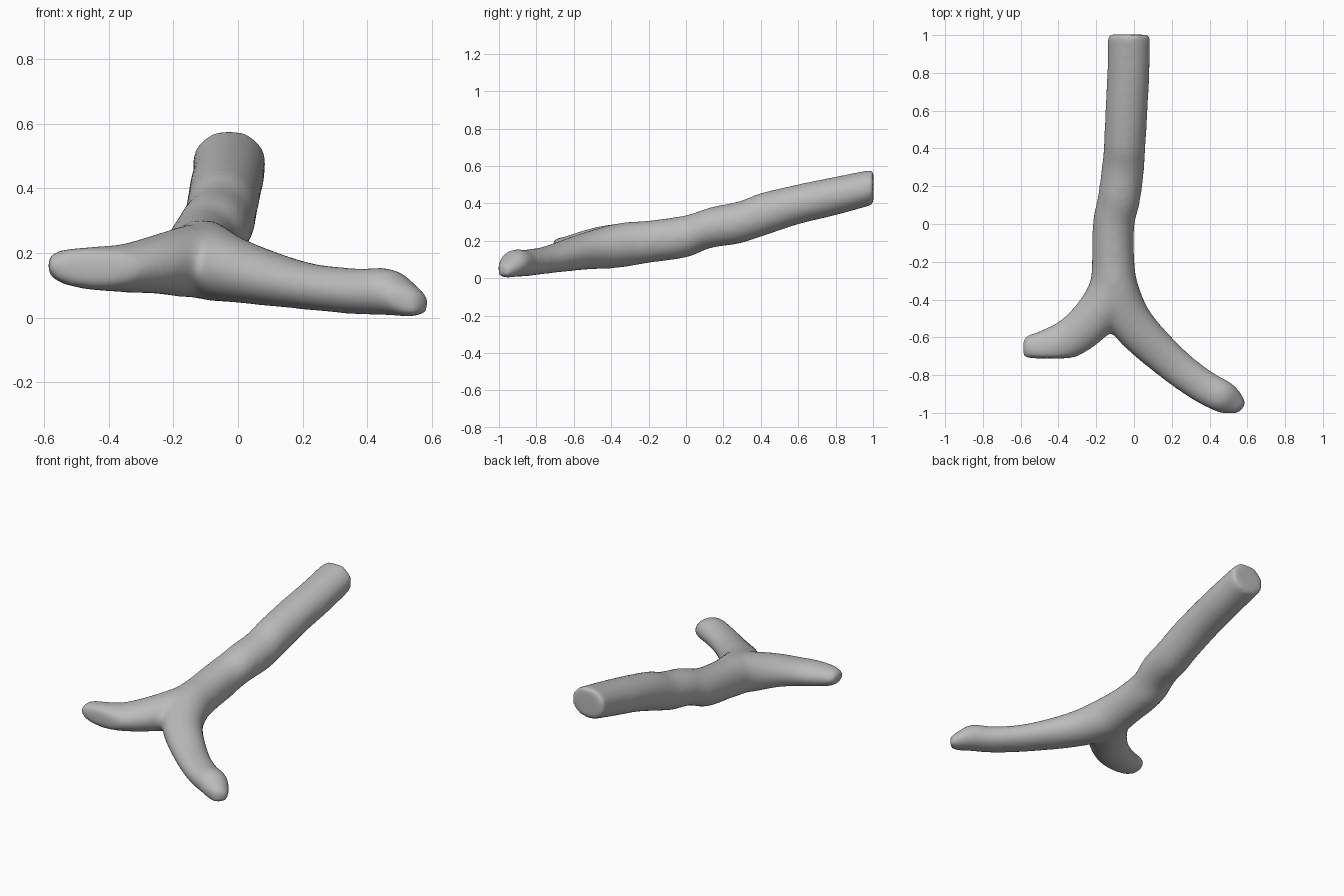
import bpy, bmesh, math
from mathutils import Vector

if "Cube" in bpy.data.objects:
    bpy.data.objects.remove(bpy.data.objects["Cube"], do_unlink=True)

SIDES, STEPS = 24, 6


def spline(rows):
    """Catmull-Rom interpolation through rows of x, y, z, half width, half height."""
    vs = [Vector(r) for r in rows]
    out = []
    for i in range(len(vs) - 1):
        a, b, c, d = vs[max(i - 1, 0)], vs[i], vs[i + 1], vs[min(i + 2, len(vs) - 1)]
        for k in range(STEPS):
            t = k / STEPS
            out.append(0.5 * (2 * b + (c - a) * t + (2 * a - 5 * b + 4 * c - d) * t * t
                              + (3 * b - a - 3 * c + d) * t ** 3))
    return out + [vs[-1]]


def limb(bm, rows, y_cut):
    """Closed tube of upright elliptical rings, sawn off flat at y_cut."""
    pts = spline(rows)
    rings = []
    for i, p in enumerate(pts):
        d = pts[min(i + 1, len(pts) - 1)] - pts[max(i - 1, 0)]
        side = Vector((-d[1], d[0], 0)).normalized()
        ring = []
        for k in range(SIDES):
            a = math.tau * k / SIDES
            v = Vector(p[:3]) + side * p[3] * math.cos(a)
            v.z += p[4] * math.sin(a)
            v.y = max(v.y, y_cut)
            ring.append(bm.verts.new(v))
        rings.append(ring)
    for r, s in zip(rings, rings[1:]):
        for k in range(SIDES):
            j = (k + 1) % SIDES
            bm.faces.new((r[k], r[j], s[j], s[k]))
    bm.faces.new(rings[0][::-1])
    bm.faces.new(rings[-1])


bm = bmesh.new()
# Main stem running on into the left prong
limb(bm, [(-.027, 1.003, .488, .115, .096), (-.03, .8, .44, .113, .104),
          (-.04, .6, .395, .113, .108), (-.05, .4, .338, .111, .118),
          (-.06, .28, .297, .113, .114), (-.08, .13, .27, .113, .11),
          (-.108, 0, .224, .111, .114), (-.11, -.2, .195, .113, .114),
          (-.095, -.36, .175, .125, .12), (0, -.54, .145, .115, .1),
          (.2, -.735, .1, .098, .075), (.36, -.855, .082, .091, .072),
          (.47, -.915, .08, .088, .074), (.53, -.955, .055, .07, .055),
          (.57, -.985, .04, .045, .036)], -1.003)
# Right prong with its flat front cut
limb(bm, [(-.11, -.25, .19, .1, .1), (-.15, -.41, .175, .12, .112),
          (-.25, -.535, .165, .115, .092), (-.36, -.615, .153, .106, .075),
          (-.47, -.655, .153, .098, .066), (-.55, -.655, .158, .075, .052),
          (-.588, -.655, .162, .05, .03)], -.712)
bmesh.ops.recalc_face_normals(bm, faces=bm.faces)
mesh = bpy.data.meshes.new("forked_branch")
bm.to_mesh(mesh)
bm.free()
branch = bpy.data.objects.new("forked_branch", mesh)
bpy.context.collection.objects.link(branch)

# Bare wood colour
wood = bpy.data.materials.new("plain_grey")
wood.use_nodes = True
grey = (.5, .5, .5, 1)
wood.diffuse_color = grey
wood.node_tree.nodes["Principled BSDF"].inputs["Base Color"].default_value = grey
mesh.materials.append(wood)

# Fuse the limbs and soften the fork
remesh = branch.modifiers.new("fuse", "REMESH")
remesh.mode = "VOXEL"
remesh.voxel_size = .013
soften = branch.modifiers.new("soften", "SMOOTH")
soften.factor = .5
soften.iterations = 24
bpy.context.view_layer.objects.active = branch
branch.select_set(True)
for name in ("fuse", "soften"):
    bpy.ops.object.modifier_apply(modifier=name)
bpy.ops.object.shade_smooth()
